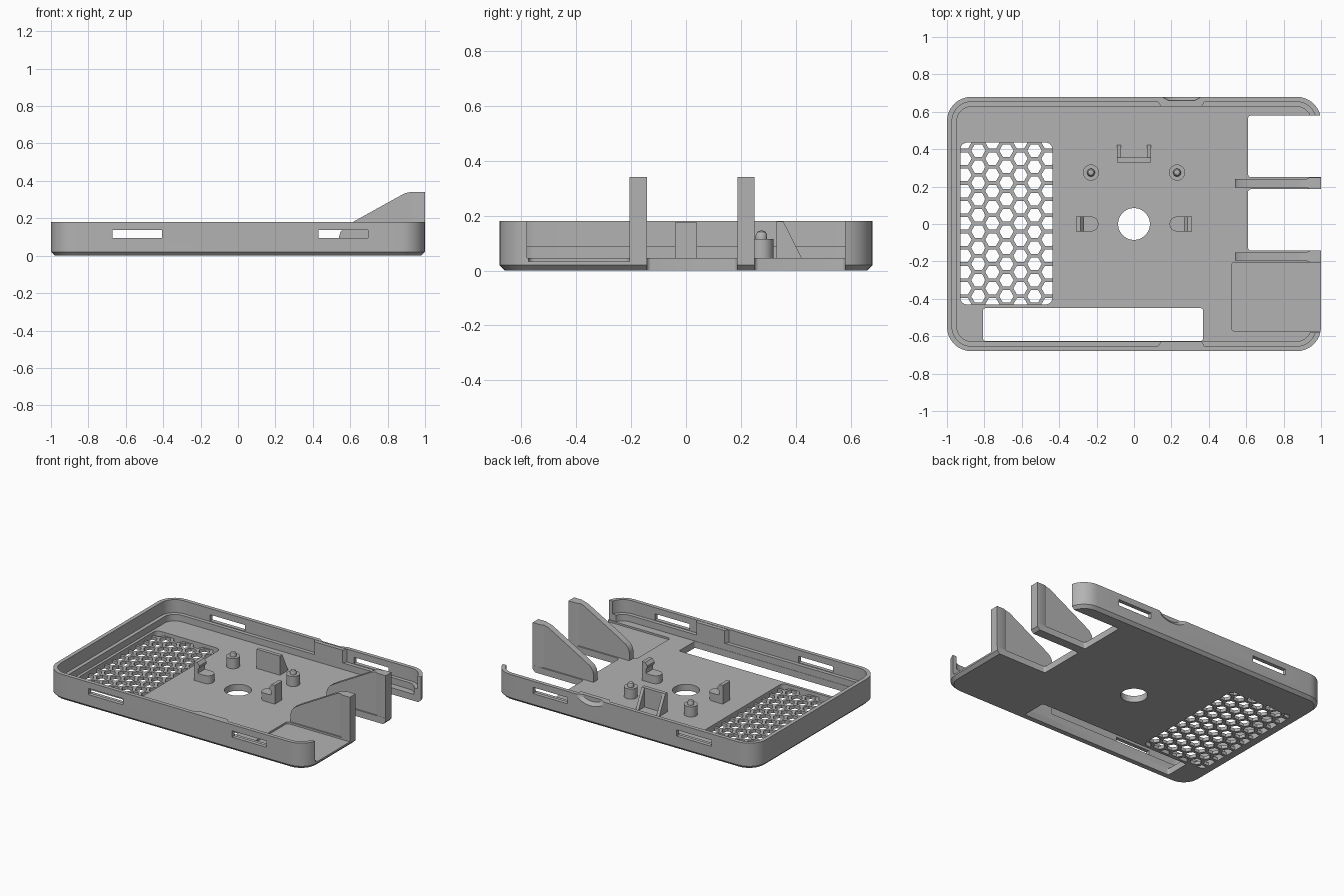
import bpy, bmesh, math

cube = bpy.data.objects.get("Cube")
if cube:
    bpy.data.objects.remove(cube, do_unlink=True)

grey = bpy.data.materials.new("matte grey")
grey.use_nodes = True
grey.diffuse_color = (0.45, 0.45, 0.45, 1)
grey.node_tree.nodes["Principled BSDF"].inputs["Base Color"].default_value = grey.diffuse_color

AXES = {"x": lambda a, b, t: (t, a, b),
        "y": lambda a, b, t: (a, t, b),
        "z": lambda a, b, t: (a, b, t)}


def loft(name, rings):
    """Closed solid through rings of matching 3D points."""
    bm = bmesh.new()
    add_loft(bm, rings)
    return finish(name, bm)


def add_loft(bm, rings):
    loops = [[bm.verts.new(p) for p in r] for r in rings]
    n = len(loops[0])
    for lo, hi in zip(loops, loops[1:]):
        for i in range(n):
            j = (i + 1) % n
            bm.faces.new((lo[i], lo[j], hi[j], hi[i]))
    bm.faces.new(loops[0][::-1])
    bm.faces.new(loops[-1])


def finish(name, bm):
    bmesh.ops.recalc_face_normals(bm, faces=bm.faces)
    me = bpy.data.meshes.new(name)
    bm.to_mesh(me)
    bm.free()
    me.materials.append(grey)
    ob = bpy.data.objects.new(name, me)
    bpy.context.collection.objects.link(ob)
    return ob


def ring(pts, t, axis="z"):
    return [AXES[axis](a, b, t) for a, b in pts]


def prism(name, pts, lo, hi, axis="z"):
    return loft(name, [ring(pts, lo, axis), ring(pts, hi, axis)])


def circle(cx, cy, r, n=32, ry=None):
    ry = ry or r
    return [(cx + r * math.cos(math.tau * i / n), cy + ry * math.sin(math.tau * i / n))
            for i in range(n)]


def rounded(x0, x1, y0, y1, r, seg=8):
    pts = []
    corners = [(x1 - r, y1 - r), (x0 + r, y1 - r), (x0 + r, y0 + r), (x1 - r, y0 + r)]
    for q, (cx, cy) in enumerate(corners):
        for i in range(seg + 1):
            a = math.pi / 2 * (q + i / seg)
            pts.append((cx + r * math.cos(a), cy + r * math.sin(a)))
    return pts


def rect(x0, x1, y0, y1):
    return [(x0, y0), (x1, y0), (x1, y1), (x0, y1)]


def boolean(target, cutter, operation="DIFFERENCE"):
    mod = target.modifiers.new("cut", "BOOLEAN")
    mod.object, mod.operation, mod.solver = cutter, operation, "EXACT"
    dg = bpy.context.evaluated_depsgraph_get()
    me = bpy.data.meshes.new_from_object(target.evaluated_get(dg))
    target.modifiers.clear()
    target.data = me
    bpy.data.objects.remove(cutter, do_unlink=True)


# Tray body with chamfered bottom edge
W, D, H, FLOOR = 1.0, 0.68, 0.18, 0.045


def outline(inset):
    return rounded(inset - W, W - inset, inset - D, D - inset, 0.13 - inset)


tray = loft("tray", [ring(outline(0.02), 0), ring(outline(0), 0.02), ring(outline(0), H)])

# Stepped cavity and open right end
boolean(tray, prism("cavity", outline(0.053), FLOOR, 0.3))
boolean(tray, prism("lip_step", outline(0.027), 0.09, 0.3))
boolean(tray, prism("end_opening", rect(0.88, 1.1, -0.58, 0.58), FLOOR, 0.3))

# Floor openings and the shallow pocket
for y0, y1 in ((0.25, 0.58), (-0.142, 0.186)):
    boolean(tray, prism("port_opening", rounded(0.61, 1.2, y0, y1, 0.015, 4), -0.1, 0.3))
boolean(tray, prism("pocket", rounded(0.52, 1.2, -0.573, -0.205, 0.02, 4), 0.032, 0.1))
boolean(tray, prism("long_slot", rounded(-0.807, 0.369, -0.625, -0.45, 0.012, 4), -0.1, 0.085))
boolean(tray, prism("centre_hole", circle(0, 0, 0.085, 48), -0.1, 0.1))

# Honeycomb vent, thinner than the floor
vent = rounded(-0.928, -0.437, -0.43, 0.435, 0.035)
boolean(tray, prism("vent_recess", vent, 0.022, 0.1))
PITCH = 0.0866
bm = bmesh.new()
for col in range(-3, 4):
    for row in range(-6, 7):
        cy = (row + (0 if col % 2 else 0.5)) * PITCH
        if abs(cy) < 0.47:
            hexagon = circle(-0.682 + col * PITCH * 0.866, cy + 0.003, 0.0385, 6)
            add_loft(bm, [ring(hexagon, -0.05), ring(hexagon, 0.08)])
holes = finish("vent_holes", bm)
boolean(holes, prism("vent_limit", vent, -0.2, 0.2), "INTERSECT")
boolean(tray, holes)

# Snap slots through the long walls
for x0, x1 in ((-0.67, -0.405), (0.43, 0.695)):
    for y in (-0.66, 0.66):
        boolean(tray, prism("snap_slot", rect(x0, x1, 0.094, 0.137), y - 0.1, y + 0.1, "y"))

# Finger scoop in the back wall
scoop = loft("scoop", [ring(circle(0.255, H, 0.072, 32, 0.03), 0.661, "y"),
                       ring(circle(0.255, H, 0.108, 32, 0.055), 0.682, "y")])
boolean(tray, scoop)

# Thickened lip blocks on both long walls
for side, label in ((-1, "front"), (1, "back")):
    pts = [(0.125, side * 0.658), (0.145, side * 0.627),
           (0.36, side * 0.627), (0.38, side * 0.658)]
    prism(label + "_lip_block", pts, 0.085, H - 0.002)

# Triangular end fins with a thicker outer flange
FIN = [(0.54, 0.035), (0.54, 0.10), (0.547, 0.125), (0.565, 0.15), (0.61, 0.178),
       (0.875, 0.325), (0.895, 0.335), (0.92, 0.34), (0.98, 0.34), (0.98, 0.035)]
for cy, label in ((-0.174, "front"), (0.218, "back")):
    prism(label + "_fin", FIN, cy - 0.022, cy + 0.022, "y")
    flange = [(0.92, cy - 0.022), (0.94, cy - 0.031), (1, cy - 0.031),
              (1, cy + 0.031), (0.94, cy + 0.031), (0.92, cy + 0.022)]
    prism(label + "_fin_flange", flange, 0.03, 0.34)

# Mounting posts with domed pins, and hooked clips
HOOK = [(0.272, 0.04), (0.31, 0.04), (0.31, 0.175), (0.285, 0.175),
        (0.268, 0.155), (0.268, 0.14), (0.28, 0.13), (0.28, 0.10)]
for side, label in ((-1, "right"), (1, "left")):
    px, py = side * 0.23, 0.275
    loft(label + "_post", [ring(circle(px, py, r), z) for r, z in
                           ((0.043, 0.04), (0.043, 0.115), (0.021, 0.115),
                            (0.021, 0.13), (0.015, 0.141), (0.006, 0.145))])
    base = [(0.31, 0.04)] + [(0.23 - 0.04 * math.sin(a), 0.04 * math.cos(a)) for a in
                             [math.pi * i / 12 for i in range(13)]] + [(0.31, -0.04)]
    prism(label + "_clip_base", [(side * x, y) for x, y in base], 0.04, 0.1)
    prism(label + "_clip_hook", [(side * x, z) for x, z in HOOK], -0.04, 0.04, "y")
    # Sloped bracket arm
    arm = [(0.33, 0.04), (0.425, 0.04), (0.355, 0.178), (0.33, 0.178)]
    prism(label + "_bracket_arm", arm, side * 0.069, side * 0.09, "x")
prism("bracket_plate", rect(-0.09, 0.09, 0.33, 0.356), 0.04, 0.178)

# Smooth the rounded walls, keep edges sharp
bpy.ops.object.select_all(action="DESELECT")
for ob in bpy.context.collection.objects:
    if ob.type == "MESH" and grey.name in ob.data.materials:
        ob.select_set(True)
bpy.context.view_layer.objects.active = tray
bpy.ops.object.shade_smooth_by_angle(angle=math.radians(30))
